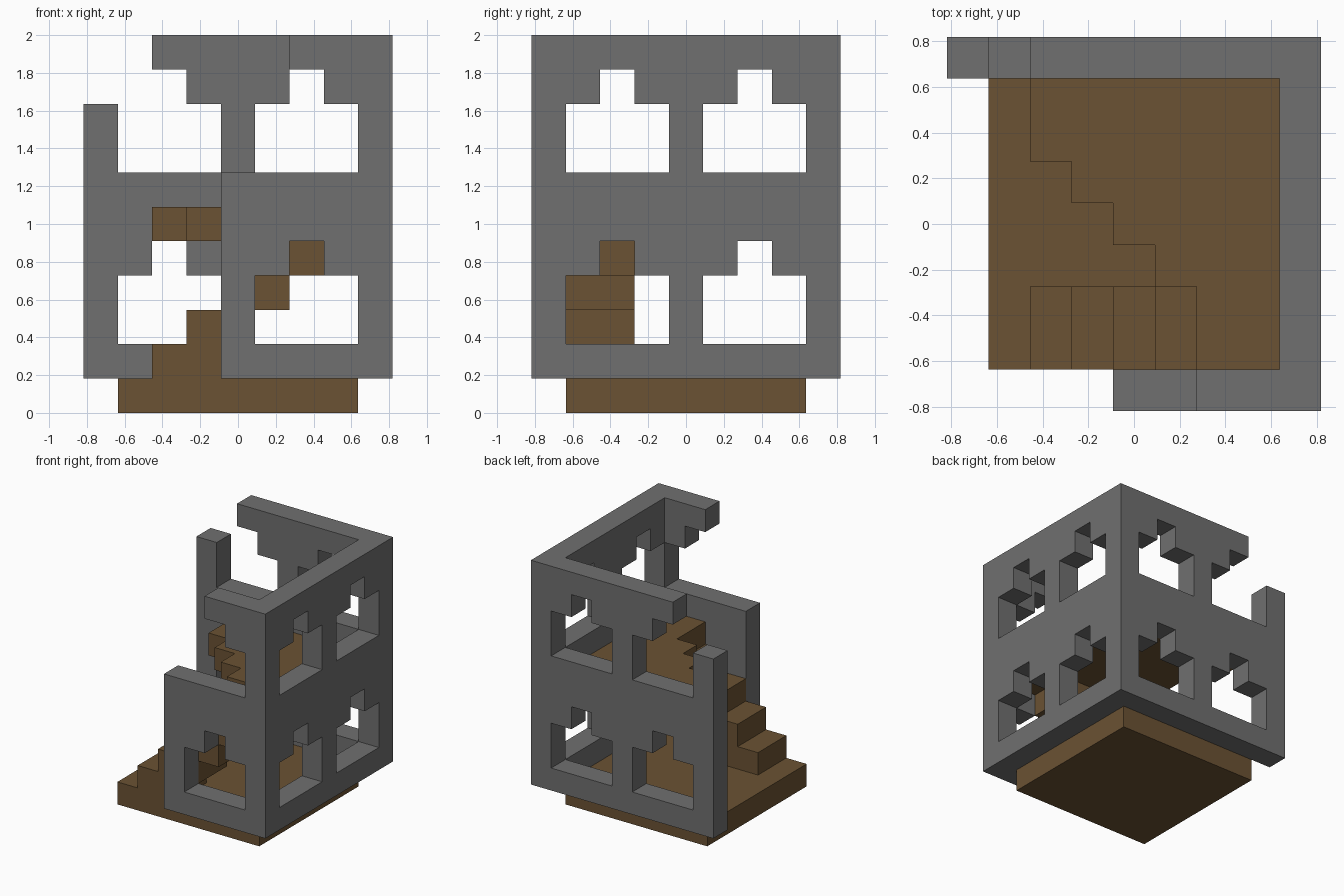
import bpy
import bmesh
from mathutils import Vector

cube = bpy.data.objects.get("Cube")
if cube:
    bpy.data.objects.remove(cube, do_unlink=True)

U = 2 / 11       # one block
HALF = 4.5       # half the footprint in blocks


def material(name, rgb):
    mat = bpy.data.materials.new(name)
    mat.use_nodes = True
    color = (*rgb, 1)
    mat.diffuse_color = color
    bsdf = next(n for n in mat.node_tree.nodes if n.type == 'BSDF_PRINCIPLED')
    bsdf.inputs["Base Color"].default_value = color
    return mat


STONE = material("grey stone", (0.16, 0.16, 0.16))
WOOD = material("brown wood", (0.147, 0.085, 0.033))


def slab(name, mat, axis, start, depth, outline, holes=()):
    """Extrude a 2D block outline with holes along an axis."""
    def place(a, b):
        p = {'x': (start, a, b), 'y': (a, start, b), 'z': (a, b, start)}[axis]
        return Vector((p[0] - HALF, p[1] - HALF, p[2])) * U

    bm = bmesh.new()
    for loop in (outline, *holes):
        verts = [bm.verts.new(place(a, b)) for a, b in loop]
        for i, v in enumerate(verts):
            bm.edges.new((verts[i - 1], v))
    bmesh.ops.triangle_fill(bm, edges=bm.edges[:], use_beauty=True)
    ext = bmesh.ops.extrude_face_region(bm, geom=bm.faces[:])
    move = Vector([depth * U if c == axis else 0 for c in "xyz"])
    moved = [g for g in ext["geom"] if isinstance(g, bmesh.types.BMVert)]
    bmesh.ops.translate(bm, verts=moved, vec=move)
    bmesh.ops.recalc_face_normals(bm, faces=bm.faces[:])
    mesh = bpy.data.meshes.new(name)
    bm.to_mesh(mesh)
    bm.free()
    mesh.materials.append(mat)
    obj = bpy.data.objects.new(name, mesh)
    bpy.context.collection.objects.link(obj)
    return obj


def rect(a0, b0, a1, b1):
    return [(a0, b0), (a1, b0), (a1, b1), (a0, b1)]


def window(a, b):
    """Three-wide opening with a raised middle, lower left corner at (a, b)."""
    return [(a + 3, b), (a, b), (a, b + 2), (a + 1, b + 2),
            (a + 1, b + 3), (a + 2, b + 3), (a + 2, b + 2), (a + 3, b + 2)]


# Foundation and broken upper floor
slab("foundation", WOOD, 'z', 0, 1, rect(1, 1, 8, 8))
slab("upper_floor", WOOD, 'z', 5, 1,
     [(6, 1), (8, 1), (8, 8), (2, 8), (2, 6), (3, 6), (3, 5),
      (4, 5), (4, 4), (5, 4), (5, 3), (6, 3)])

# Staircase along the front
slab("staircase", WOOD, 'y', 1, 2,
     [(2, 1), (4, 1), (4, 2), (5, 2), (5, 3), (6, 3), (6, 4), (7, 4),
      (7, 5), (5, 5), (5, 4), (4, 4), (4, 3), (3, 3), (3, 2), (2, 2)])

# Intact side wall with four windows
slab("side_wall", STONE, 'x', 8, 1, rect(0, 1, 9, 11),
     [window(a, b) for a in (1, 5) for b in (2, 7)])

# Back wall with a collapsed upper corner; its windows meet the side wall
slab("back_wall", STONE, 'y', 8, 1,
     [(0, 1), (8, 1), *window(5, 2), *window(5, 7), (8, 11),
      (2, 11), (2, 10), (3, 10), (3, 9), (4, 9), (4, 7), (1, 7), (1, 9), (0, 9)],
     [window(1, 2)])

# Ruined front wall and its remaining lintel
slab("front_wall", STONE, 'y', 0, 1,
     [(4, 1), (8, 1), *window(5, 2), (8, 7), (4, 7)])
slab("front_lintel", STONE, 'y', 0, 1,
     [(6, 10), (7, 10), (7, 9), (8, 9), (8, 11), (6, 11)])
